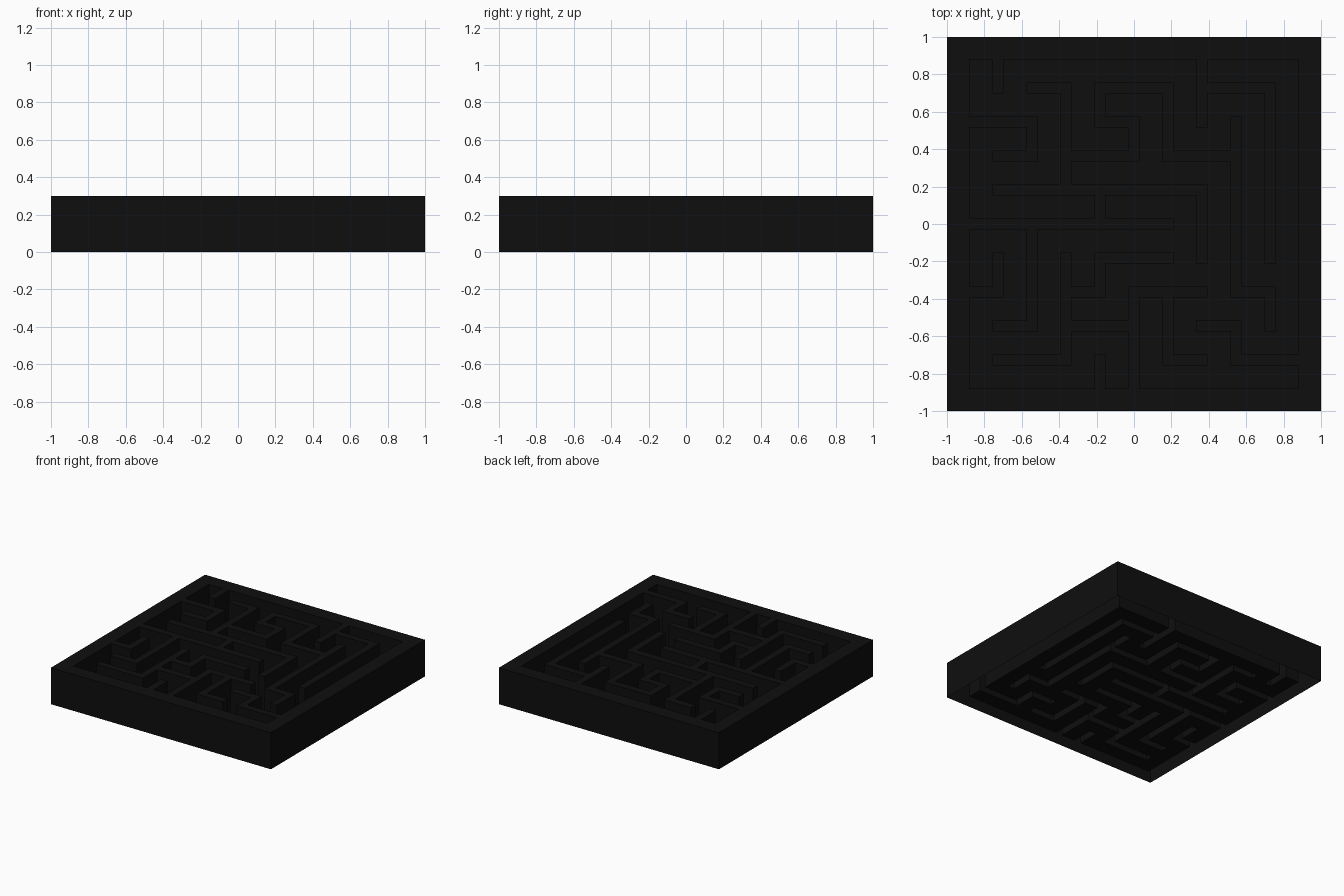
import bpy, bmesh

if "Cube" in bpy.data.objects:
    bpy.data.objects.remove(bpy.data.objects["Cube"])

N, H = 10, 0.30            # cells per side, height
STEP, HALF = 2 / 11, 0.03  # wall spacing, half wall thickness

# maze wall runs on the node lattice, row 0 at the back:
# rows "j: i0-i1" and columns "i: j0-j1"
ROWS = {1: "2-3 4-6 7-9", 2: "0-2 4-5", 3: "1-2 3-5 6-8", 4: "1-7",
        5: "0-6", 6: "4-6", 7: "0-1 3-4 5-7 8-9", 8: "1-2 3-5 7-8",
        9: "1-3 6-7 8-10"}
COLS = {1: "0-1 6-7", 2: "2-3 5-8", 3: "1-4 6-9", 4: "1-2 4-5 6-7 9-10",
        5: "2-3 7-10", 6: "1-3 7-9", 7: "0-2 4-6", 8: "2-7 8-9", 9: "1-6 7-8"}

M = 2 * N + 1
solid = {(a, b) for a in range(M) for b in range(M)
         if a in (0, M - 1) or b in (0, M - 1)}


def runs(text):
    return [tuple(map(int, r.split("-"))) for r in text.split()]


for j, text in ROWS.items():
    for a, b in runs(text):
        solid |= {(k, 2 * j) for k in range(2 * a, 2 * b + 1)}
for i, text in COLS.items():
    for a, b in runs(text):
        solid |= {(2 * i, k) for k in range(2 * a, 2 * b + 1)}

# strip borders: thick rim, then alternating corridor and wall
edge = [-1.0]
for n in range(N + 1):
    c = (n - N / 2) * STEP
    edge += [c - HALF, c + HALF]
edge.pop(1)
edge[-1] = 1.0

bm = bmesh.new()


def quad(*pts):
    bm.faces.new([bm.verts.new(p) for p in pts])


# folded sheet: wall tops up high, corridor floors at the bottom, open underneath
for a in range(M):
    for b in range(M):
        x0, x1, y1, y0 = edge[a], edge[a + 1], -edge[b], -edge[b + 1]
        up = (a, b) in solid
        z = H if up else 0
        quad((x0, y0, z), (x1, y0, z), (x1, y1, z), (x0, y1, z))
        if up:
            for da, db, p, q in ((1, 0, (x1, y0), (x1, y1)), (-1, 0, (x0, y1), (x0, y0)),
                                 (0, 1, (x0, y0), (x1, y0)), (0, -1, (x1, y1), (x0, y1))):
                if (a + da, b + db) not in solid:
                    quad((*p, 0), (*q, 0), (*q, H), (*p, H))

bmesh.ops.remove_doubles(bm, verts=bm.verts[:], dist=1e-5)
me = bpy.data.meshes.new("maze_tray")
bm.to_mesh(me)
bm.free()
tray = bpy.data.objects.new("maze_tray", me)
bpy.context.collection.objects.link(tray)

black = bpy.data.materials.new("near_black")
black.diffuse_color = (0.0045, 0.0045, 0.0045, 1)
black.use_nodes = True
black.node_tree.nodes["Principled BSDF"].inputs["Base Color"].default_value = black.diffuse_color
me.materials.append(black)
